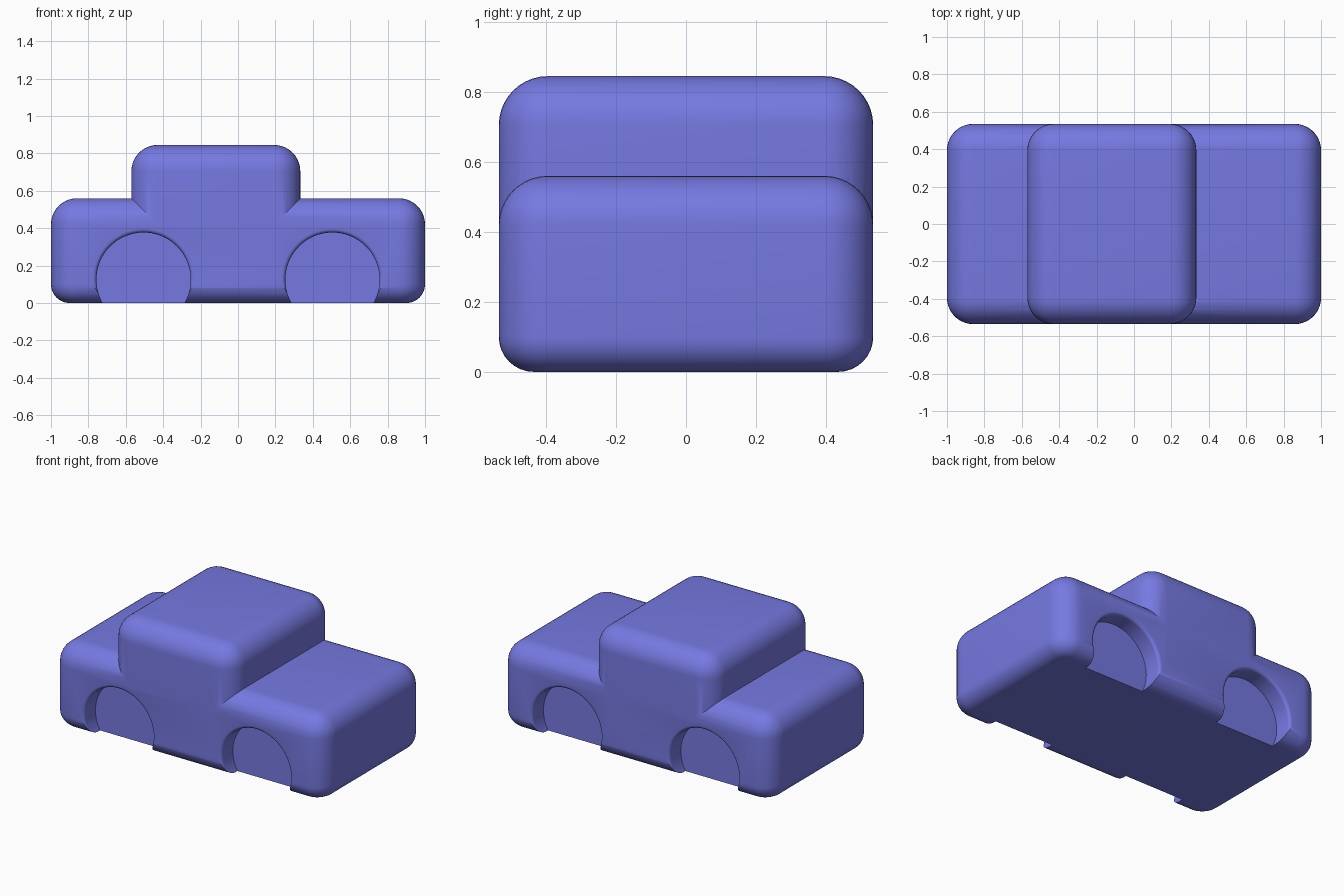
import bpy, bmesh, math

if "Cube" in bpy.data.objects:
    bpy.data.objects.remove(bpy.data.objects["Cube"])

HALF_Y = 0.535


def add_object(name, bm):
    bmesh.ops.recalc_face_normals(bm, faces=bm.faces)
    mesh = bpy.data.meshes.new(name)
    bm.to_mesh(mesh)
    bm.free()
    obj = bpy.data.objects.new(name, mesh)
    bpy.context.collection.objects.link(obj)
    return obj


def rounded_block(name, x0, x1, z0, z1, radius, bottom_radius=0):
    bm = bmesh.new()
    bmesh.ops.create_cube(bm, size=1)
    for v in bm.verts:
        v.co.x = x1 if v.co.x > 0 else x0
        v.co.y = math.copysign(HALF_Y, v.co.y)
        v.co.z = z1 if v.co.z > 0 else z0

    def low(e):
        return all(abs(v.co.z - z0) < 1e-5 for v in e.verts)

    bmesh.ops.bevel(bm, geom=[e for e in bm.edges if not low(e)], offset=radius,
                    offset_type='OFFSET', segments=10, profile=0.5, affect='EDGES')
    if bottom_radius:
        bmesh.ops.bevel(bm, geom=[e for e in bm.edges if low(e)], offset=bottom_radius,
                        offset_type='OFFSET', segments=8, profile=0.5, affect='EDGES')
    return add_object(name, bm)


def boolean(obj, tool, operation):
    mod = obj.modifiers.new(operation.title(), 'BOOLEAN')
    mod.operation = operation
    mod.solver = 'EXACT'
    mod.object = tool
    bpy.context.view_layer.objects.active = obj
    bpy.ops.object.modifier_apply(modifier=mod.name)
    bpy.data.objects.remove(tool)


def wheel_well_cutters(radius, lip, depth, cx, cz, sides=72):
    # Turned profile: straight wall, then a rounded lip flaring at the body side
    profile = [(radius, HALF_Y - depth)]
    for i in range(6):
        a = math.radians(18 * i)
        profile.append((radius + lip * (1 - math.cos(a)),
                        HALF_Y - lip + lip * math.sin(a)))
    profile.append((radius + lip, HALF_Y + 0.1))
    bm = bmesh.new()
    for sx in (-1, 1):
        for sy in (-1, 1):
            rings = []
            for r, y in profile:
                angles = [2 * math.pi * k / sides for k in range(sides)]
                rings.append([bm.verts.new((sx * cx + r * math.cos(a), sy * y,
                                            cz + r * math.sin(a))) for a in angles])
            for a, b in zip(rings, rings[1:]):
                for k in range(sides):
                    n = (k + 1) % sides
                    bm.faces.new((a[k], a[n], b[n], b[k]))
            bm.faces.new(rings[0])
            bm.faces.new(rings[-1])
    obj = add_object("wheel_well_cutter", bm)
    obj.hide_render = True
    return obj


# Lower body with the cabin block merged in
body = rounded_block("car_body", -1, 1, 0, 0.56, 0.14, 0.10)
cabin = rounded_block("cabin", -0.57, 0.333, 0.2, 0.845, 0.14)
boolean(body, cabin, 'UNION')

# Four shallow wheel recesses
boolean(body, wheel_well_cutters(0.252, 0.02, 0.12, 0.505, 0.125), 'DIFFERENCE')

# Smooth shading and colour
body.select_set(True)
bpy.context.view_layer.objects.active = body
bpy.ops.object.shade_smooth_by_angle(angle=math.radians(30))
paint = bpy.data.materials.new("body_blue")
paint.diffuse_color = (0.18, 0.19, 0.75, 1)
paint.use_nodes = True
paint.node_tree.nodes["Principled BSDF"].inputs["Base Color"].default_value = paint.diffuse_color
body.data.materials.clear()
body.data.materials.append(paint)
